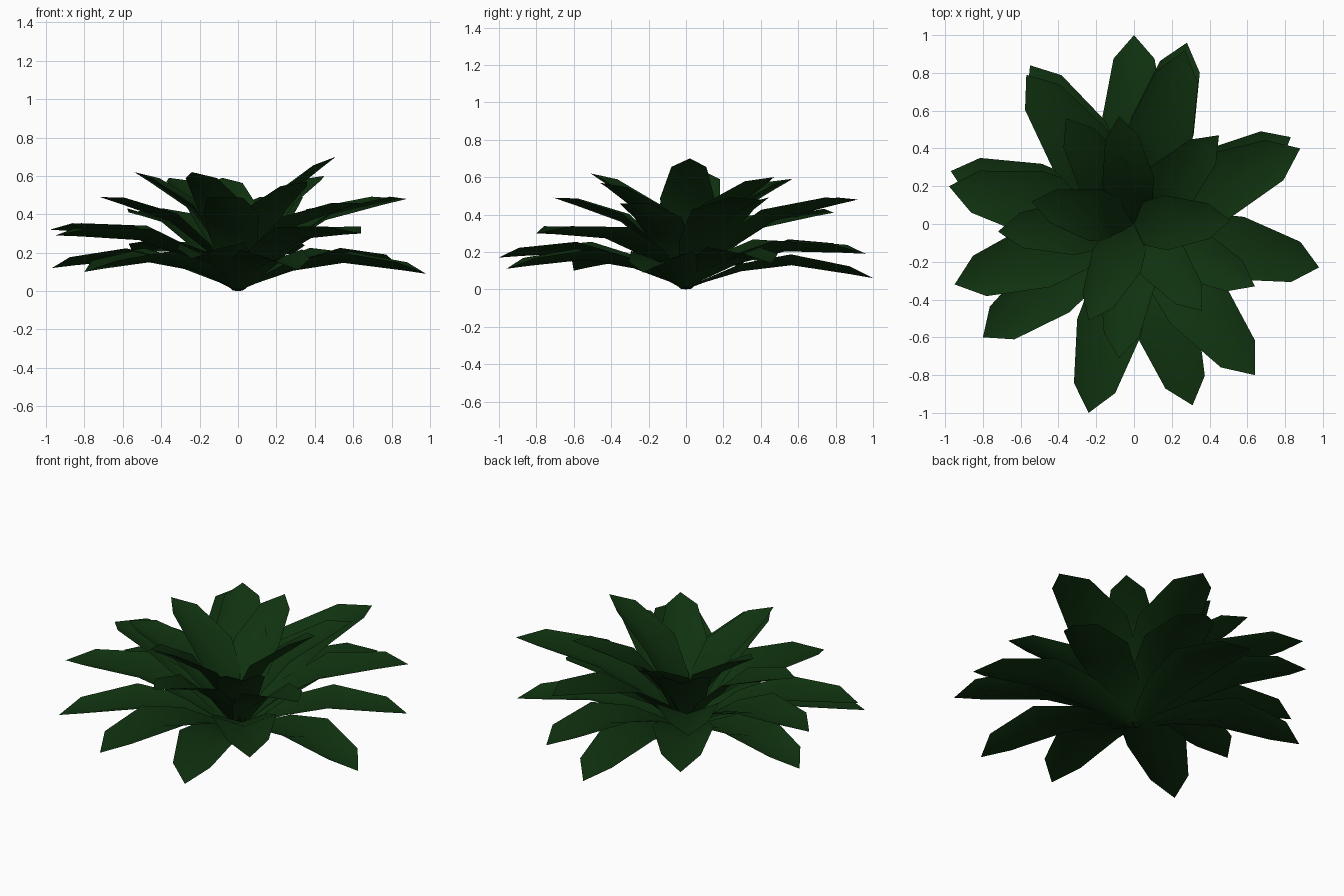
import bpy
import bmesh
from mathutils import Vector

cube = bpy.data.objects.get("Cube")
if cube:
    bpy.data.objects.remove(cube, do_unlink=True)

# Single deep green for every leaf
green = bpy.data.materials.new("deep_leaf_green")
green.use_nodes = True
colour = (0.005, 0.032, 0.005, 1)
green.diffuse_color = colour
green.node_tree.nodes["Principled BSDF"].inputs["Base Color"].default_value = colour

# Leaf stations: along the chord, arch height, half width, lift of the edges
STATIONS = [
    (0.0, 0.0, 0.03, 0.005),
    (0.1, 0.033, 0.07, 0.015),
    (0.3, 0.083, 0.135, 0.04),
    (0.57, 0.1, 0.168, 0.058),
    (0.88, 0.03, 0.108, 0.042),
]


def make_leaf(name, tip, curl):
    """Build a cupped, arched, pointed leaf from the crown to its tip."""
    along = Vector(tip)
    length = along.length
    across = Vector((0, 0, 1)).cross(along).normalized()
    up = along.normalized().cross(across)

    bm = bmesh.new()
    rows = []
    for t, arch, half, lift in STATIONS:
        rows.append([
            bm.verts.new(along * t + across * (half * side * length)
                         + up * ((arch * curl + lift * abs(side)) * length))
            for side in (-1, 0, 1)
        ])
    for near, far in zip(rows, rows[1:]):
        for i in range(2):
            bm.faces.new((near[i], far[i], far[i + 1], near[i + 1]))
    point = bm.verts.new(along)
    for i in range(2):
        bm.faces.new((rows[-1][i], point, rows[-1][i + 1]))
    bmesh.ops.recalc_face_normals(bm, faces=bm.faces)
    if sum(f.normal.dot(up) for f in bm.faces) < 0:
        bmesh.ops.reverse_faces(bm, faces=bm.faces)
    for face in bm.faces:
        face.smooth = True

    mesh = bpy.data.meshes.new(name)
    bm.to_mesh(mesh)
    bm.free()
    mesh.materials.append(green)
    leaf = bpy.data.objects.new(name, mesh)
    bpy.context.collection.objects.link(leaf)


# Curl and leaf tips, tier by tier
TIERS = {
    "outer_leaf": (0.95, [
        (0, 1, 0.06), (0.28, 0.96, 0.19), (-0.55, 0.84, 0.2),
        (-0.97, 0.28, 0.12), (-0.8, -0.6, 0.1), (-0.24, -1, 0.17),
        (0.31, -0.96, 0.11), (0.98, -0.23, 0.09), (0.83, 0.46, 0.14),
    ]),
    "middle_leaf": (1, [
        (-0.98, 0.2, 0.32), (-0.95, -0.32, 0.29), (0.64, -0.8, 0.3),
        (-0.57, 0.79, 0.41), (0.88, 0.4, 0.48), (0.27, 0.92, 0.48),
    ]),
    "inner_leaf": (1.15, [
        (-0.72, -0.04, 0.49), (-0.08, -0.71, 0.49), (0.64, -0.33, 0.46),
        (0.45, 0.47, 0.6), (0.36, -0.46, 0.57), (-0.24, -0.51, 0.62),
        (-0.54, 0.12, 0.62), (0.51, 0.02, 0.7), (-0.36, 0.56, 0.59),
        (-0.08, 0.57, 0.59),
    ]),
}
for tier, (curl, tips) in TIERS.items():
    for number, tip in enumerate(tips, 1):
        make_leaf(f"{tier}_{number}", tip, curl)
